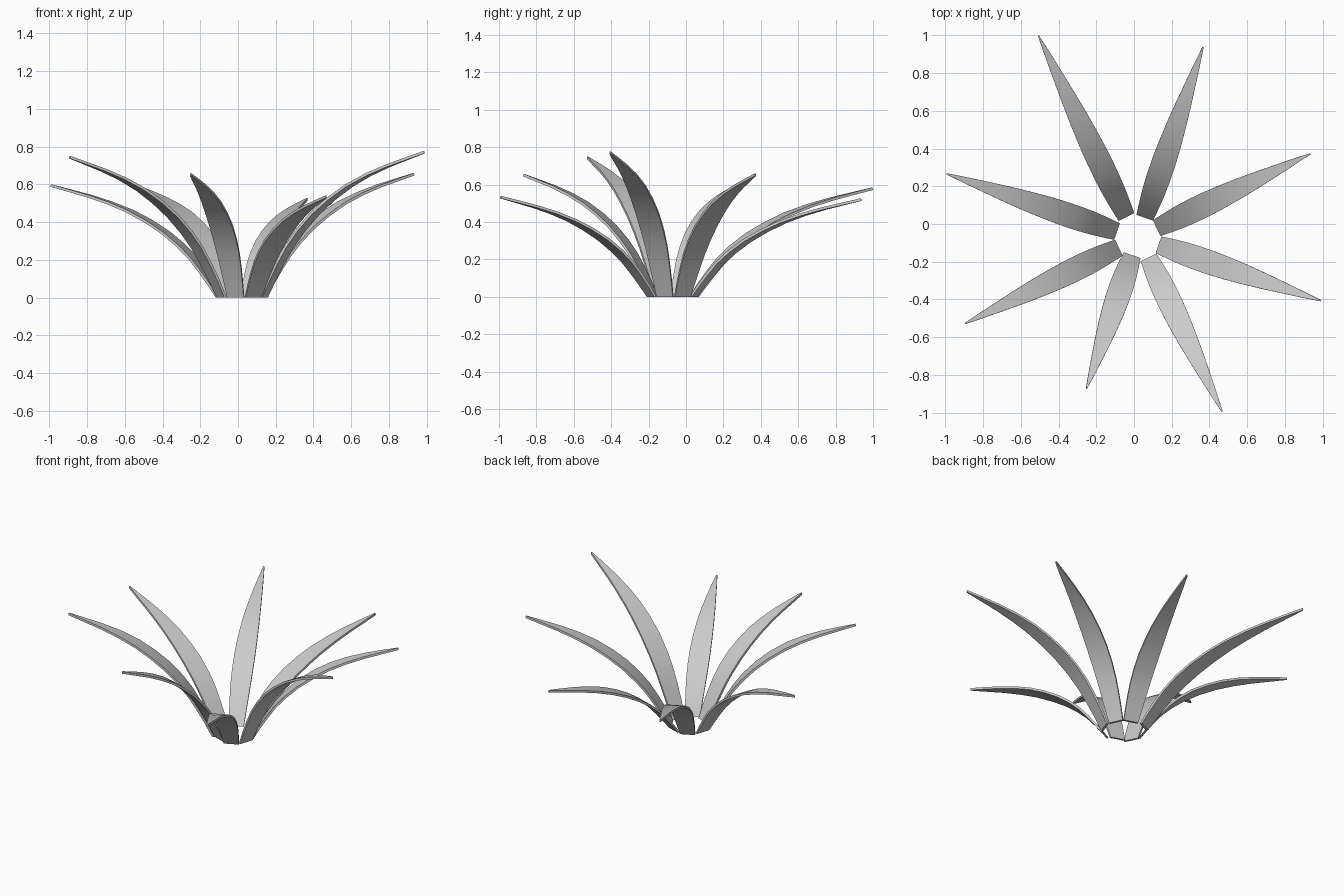
import bpy, bmesh
from mathutils import Vector

if "Cube" in bpy.data.objects:
    bpy.data.objects.remove(bpy.data.objects["Cube"])

# Shared arching profile: (fraction outward, fraction of tip height, width)
PROFILE = [(0, 0, .093), (.05, .125, .104), (.10, .235, .114), (.16, .355, .123),
           (.23, .465, .128), (.32, .58, .128), (.42, .68, .120), (.53, .77, .106),
           (.65, .845, .085), (.77, .905, .060), (.89, .955, .034), (1, 1, .007)]
THICK = 0.014

# Each leaf: base x, base y, tip x, tip y, tip height
LEAVES = [(-.04, .037, -.505, .995, .585), (.057, .033, .365, .935, .527),
          (.12, -.022, .93, .37, .66), (.13, -.11, .985, -.405, .777),
          (.077, -.177, .465, -.99, .54), (-.01, -.165, -.25, -.867, .658),
          (-.08, -.125, -.89, -.525, .75), (-.09, -.04, -.99, .265, .60)]


def make_leaf(name, bx, by, tx, ty, height):
    base = Vector((bx, by, 0))
    out = Vector((tx - bx, ty - by, 0))
    side = Vector((-out.y, out.x, 0)).normalized()
    spine = [base + out * u + Vector((0, 0, h * height)) for u, h, w in PROFILE]
    bm = bmesh.new()
    rows = []
    for i, p in enumerate(spine):
        tangent = (spine[min(i + 1, len(spine) - 1)] - spine[max(i - 1, 0)]).normalized()
        under = side.cross(tangent)          # points to the underside or top
        if under.z > 0:
            under = -under
        if i == 0:                           # keep the foot flat on the ground
            under = out.normalized()
        w = side * PROFILE[i][2] / 2
        q = p + under * THICK
        rows.append([bm.verts.new(v) for v in (p - w, p + w, q + w, q - w)])
    for a, b in zip(rows, rows[1:]):
        for k in range(4):
            j = (k + 1) % 4
            bm.faces.new((a[k], a[j], b[j], b[k]))
    bm.faces.new(rows[0])
    bm.faces.new(rows[-1])
    bmesh.ops.recalc_face_normals(bm, faces=bm.faces)
    mesh = bpy.data.meshes.new(name)
    bm.to_mesh(mesh)
    bm.free()
    leaf = bpy.data.objects.new(name, mesh)
    bpy.context.collection.objects.link(leaf)
    bpy.context.view_layer.objects.active = leaf
    bpy.ops.object.select_all(action='DESELECT')
    leaf.select_set(True)
    bpy.ops.object.shade_smooth_by_angle(angle=0.7)


# Rosette of leaves
for n, data in enumerate(LEAVES, 1):
    make_leaf(f"leaf_{n}", *data)
